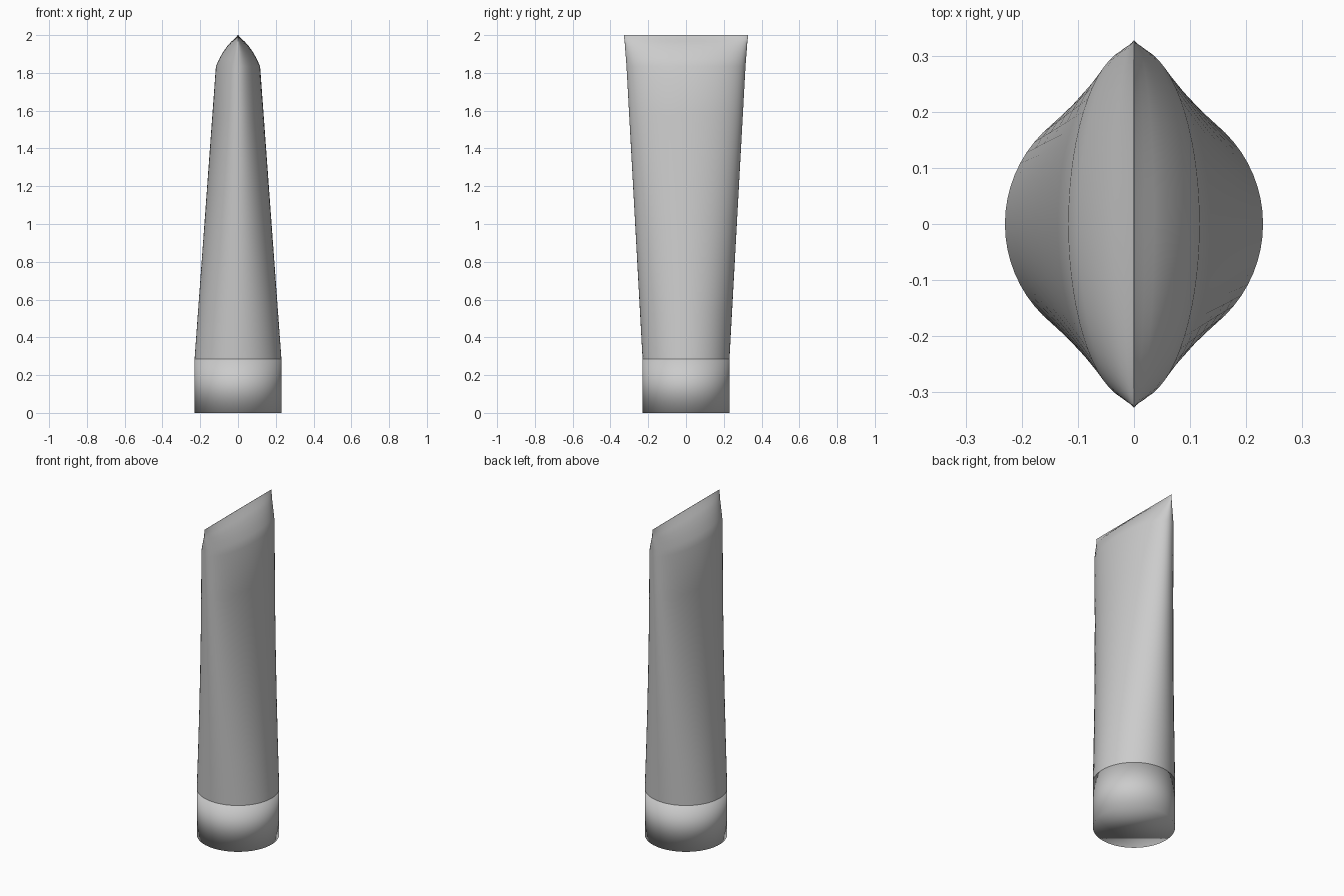
import bpy, bmesh, math

if "Cube" in bpy.data.objects:
    bpy.data.objects.remove(bpy.data.objects["Cube"])

N = 64


def loft(name, sections, cap_ends=True):
    """Skin a stack of elliptical rings given as (z, half_x, half_y)."""
    bm = bmesh.new()
    rings = []
    for z, rx, ry in sections:
        rings.append([bm.verts.new((rx * math.cos(2 * math.pi * i / N),
                                    ry * math.sin(2 * math.pi * i / N), z))
                      for i in range(N)])
    for a, b in zip(rings, rings[1:]):
        for i in range(N):
            j = (i + 1) % N
            bm.faces.new((a[i], a[j], b[j], b[i]))
    if cap_ends:
        bm.faces.new(rings[0][::-1])
        bm.faces.new(rings[-1])
    mesh = bpy.data.meshes.new(name)
    bm.to_mesh(mesh)
    bm.free()
    obj = bpy.data.objects.new(name, mesh)
    bpy.context.collection.objects.link(obj)
    mesh.polygons.foreach_set("use_smooth", [True] * len(mesh.polygons))
    return obj


# Round screw cap the tube stands on, softly shaded over its rims
cap = loft("cap", [(0, 0.23, 0.23), (0.285, 0.23, 0.23)])

# Tube body: round at the cap, flattening to an ellipse, then pinched to a crimp
body_low, body_high = (0.285, 0.23, 0.23), (1.835, 0.117, 0.315)
STEPS = 6
sections = [tuple(a + (b - a) * k / STEPS for a, b in zip(body_low, body_high))
            for k in range(STEPS + 1)]
sections += [(1.875, 0.099, 0.318), (1.91, 0.079, 0.321), (1.94, 0.058, 0.323),
             (1.965, 0.036, 0.325), (1.98, 0.019, 0.327), (2.0, 0.001, 0.328)]
tube = loft("tube_body", sections)

# Keep the crimp line crisp
bpy.context.view_layer.objects.active = tube
tube.select_set(True)
bpy.ops.object.shade_smooth_by_angle(angle=math.radians(40))
